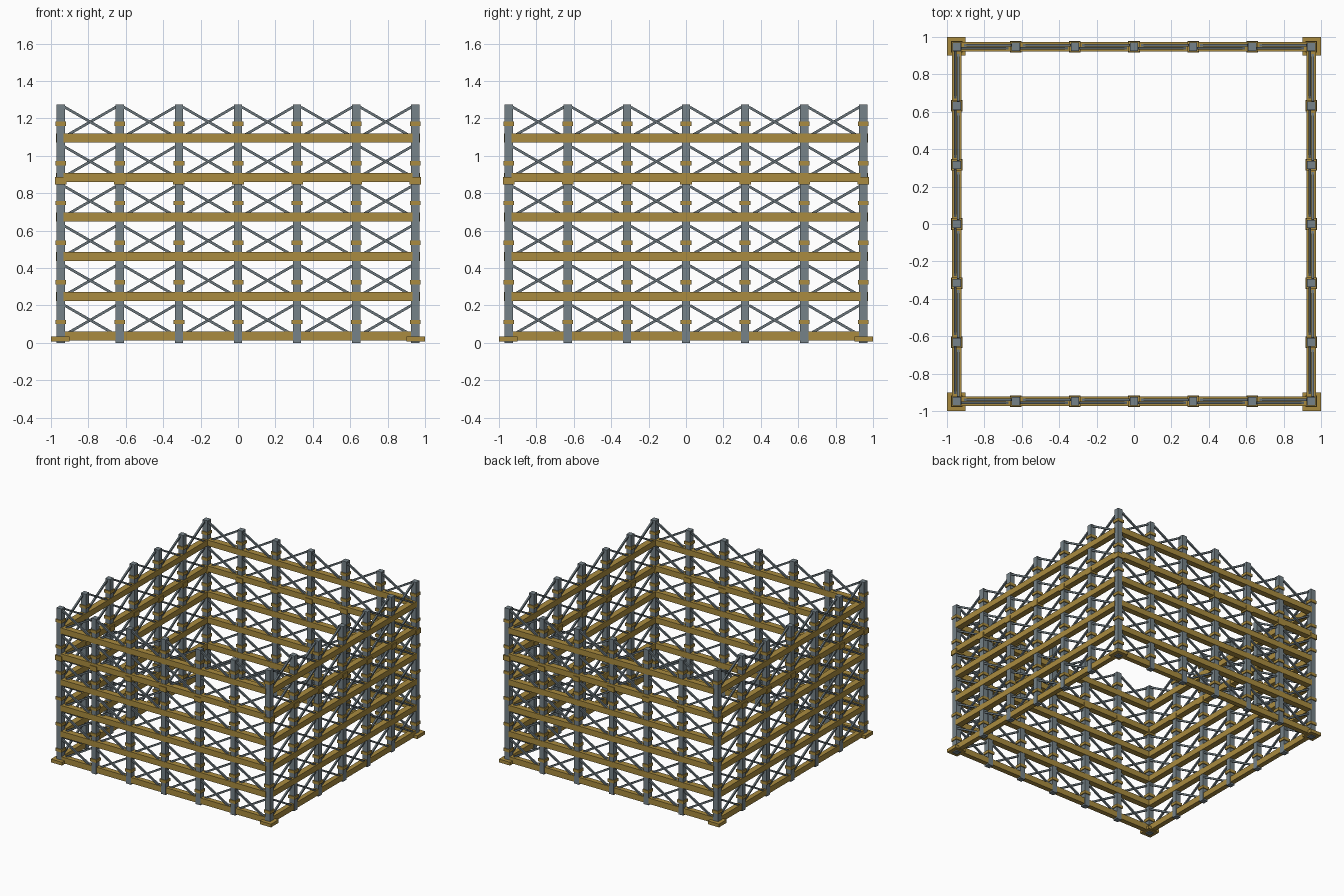
import bpy, bmesh, math
from mathutils import Matrix, Vector

if "Cube" in bpy.data.objects:
    bpy.data.objects.remove(bpy.data.objects["Cube"])

def material(name, rgb):
    m = bpy.data.materials.new(name)
    m.diffuse_color = (*rgb, 1)
    m.use_nodes = True
    m.node_tree.nodes["Principled BSDF"].inputs["Base Color"].default_value = m.diffuse_color
    return m

STEEL = material("blue_grey_steel", (0.18, 0.225, 0.25))
BRACE = material("dark_grey_steel", (0.14, 0.175, 0.195))
OCHRE = material("ochre", (0.40, 0.26, 0.05))

P = 0.948            # post line distance from the centre
BAY = P / 3          # spacing between posts
TIERS = [0.036 + 0.212 * i for i in range(6)]   # beam centre heights

def box(bm, centre, size, pitch=0.0):
    """Box, optionally pitched in the xz plane."""
    m = (Matrix.Translation(Vector(centre)) @ Matrix.Rotation(-pitch, 4, 'Y')
         @ Matrix.Diagonal((*size, 1)))
    bmesh.ops.create_cube(bm, size=1, matrix=m)

def finish(bm, name, mat, turn=0):
    me = bpy.data.meshes.new(name)
    bm.to_mesh(me)
    bm.free()
    me.materials.append(mat)
    ob = bpy.data.objects.new(name, me)
    ob.rotation_euler.z = turn * math.pi / 2
    bpy.context.collection.objects.link(ob)

# Each wall is modelled as the front one, then turned in quarter steps
for w, side in enumerate(("front", "right", "back", "left")):
    xs = [-P + BAY * i for i in range(6)]    # last post belongs to next wall

    # upright posts
    bm = bmesh.new()
    for x in xs:
        box(bm, (x, -P, 0.6375), (0.044, 0.044, 1.275))
    finish(bm, side + "_posts", STEEL, w)

    # clamps around the posts, plus one joint block per post
    bm = bmesh.new()
    for x in xs:
        for z in TIERS:
            box(bm, (x, -P, z + 0.075), (0.058, 0.058, 0.023))
        box(bm, (x, -P, 0.867), (0.062, 0.062, 0.041))
    finish(bm, side + "_clamps", OCHRE, w)

    # horizontal beams, the lowest one slimmer than the posts
    bm = bmesh.new()
    for i, z in enumerate(TIERS):
        box(bm, (0, -P, z), (1.864, 0.04 if i == 0 else 0.05, 0.048))
    finish(bm, side + "_beams", OCHRE, w)

    # crossed braces in every bay
    bm = bmesh.new()
    dx, dz = 0.274, 0.158
    for x in xs:
        for z in TIERS:
            for s in (-1, 1):
                box(bm, (x + BAY / 2, -P + s * 0.008, z + 0.085),
                    (math.hypot(dx, dz), 0.014, 0.014), s * math.atan2(dz, dx))
    finish(bm, side + "_cross_braces", BRACE, w)

    # corner foot plate
    bm = bmesh.new()
    box(bm, (-0.95, -0.95, 0.021), (0.1, 0.1, 0.027))
    finish(bm, side + "_corner_foot", OCHRE, w)
